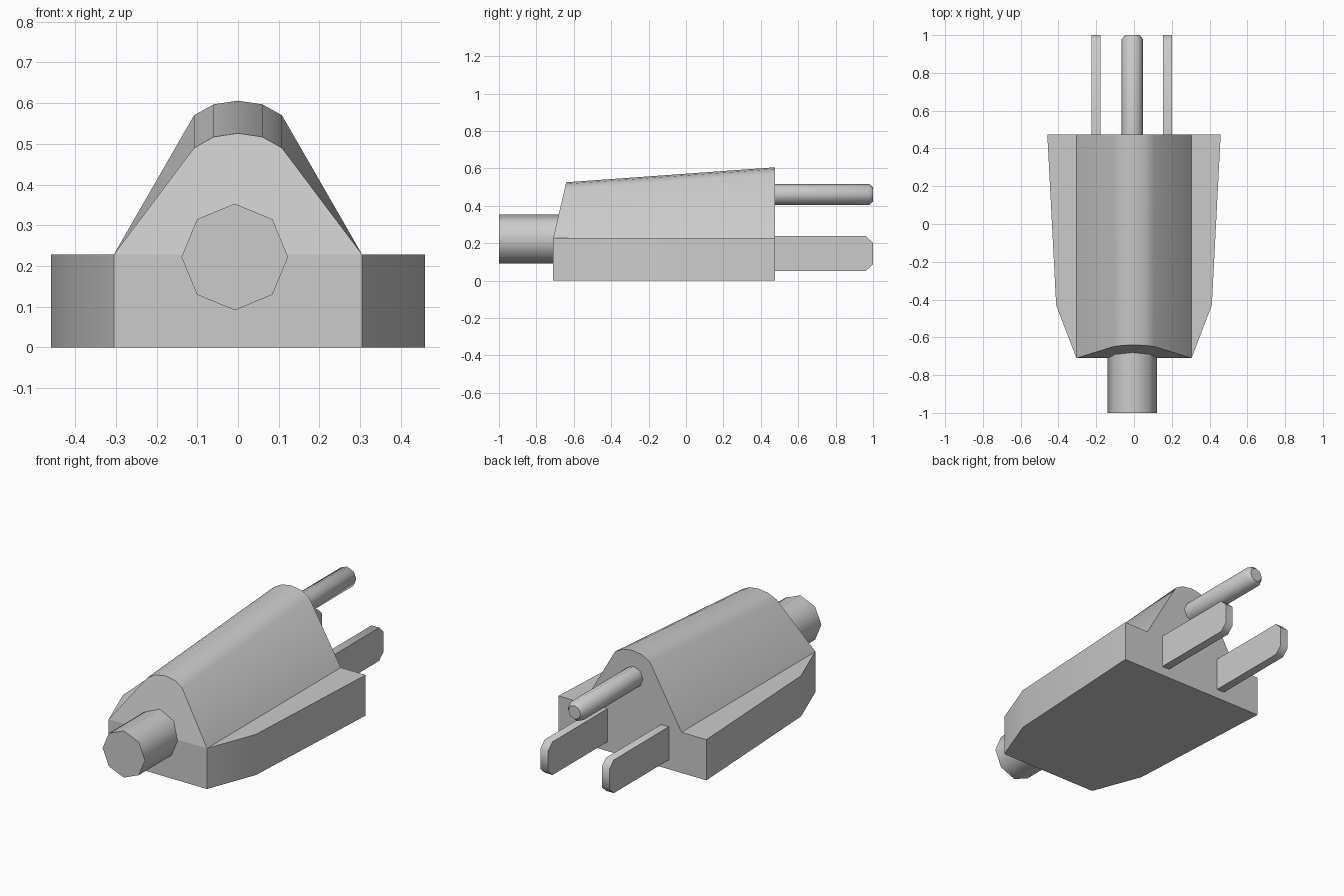
import bpy, bmesh, math
from mathutils import Vector

cube = bpy.data.objects.get("Cube")
if cube:
    bpy.data.objects.remove(cube, do_unlink=True)

grey = bpy.data.materials.new("plain grey")
grey.use_nodes = True
grey.diffuse_color = (0.6, 0.6, 0.6, 1)
grey.node_tree.nodes["Principled BSDF"].inputs["Base Color"].default_value = (0.6, 0.6, 0.6, 1)


def loft(name, rings):
    """Skin matching closed rings of points and cap both ends."""
    bm = bmesh.new()
    loops = [[bm.verts.new(p) for p in ring] for ring in rings]
    n = len(loops[0])
    for a, b in zip(loops, loops[1:]):
        for i in range(n):
            j = (i + 1) % n
            bm.faces.new((a[i], a[j], b[j], b[i]))
    bm.faces.new(loops[0])
    bm.faces.new(loops[-1])
    bmesh.ops.recalc_face_normals(bm, faces=bm.faces)
    mesh = bpy.data.meshes.new(name)
    bm.to_mesh(mesh)
    bm.free()
    mesh.materials.append(grey)
    obj = bpy.data.objects.new(name, mesh)
    bpy.context.collection.objects.link(obj)
    bpy.ops.object.select_all(action='DESELECT')
    obj.select_set(True)
    bpy.context.view_layer.objects.active = obj
    bpy.ops.object.shade_smooth_by_angle(angle=math.radians(50))
    return obj


def mirrored(half):
    """Complete a right-hand half profile with its left-hand copy."""
    return half + [(-x, v) for x, v in reversed(half) if x]


def octagon(x, y, z, r):
    angles = [math.tau * i / 8 for i in range(8)]
    return [(x + r * math.cos(a), y, z + r * math.sin(a)) for a in angles]


FRONT, BACK, RIM, TIP = -0.71, 0.475, 0.228, 1.0

# Flat lower body, tapered towards the cord
outline = mirrored([(0.305, FRONT), (0.412, -0.43), (0.459, BACK)])
loft("lower_body", [[(x, y, z) for x, y in outline] for z in (0, RIM)])

# Arched upper body: falls towards the front, where its face leans back
arch = mirrored([(0.305, RIM), (0.108, 0.57), (0.06, 0.597), (0, 0.606)])
front_ring = []
for x, z in arch:
    drop = 0.08 if z > RIM else 0
    front_ring.append((x, FRONT + 0.233 * (z - drop - RIM), z - drop))
loft("upper_body", [front_ring, [(x, BACK, z) for x, z in arch]])

# Cord stub
loft("cord", [octagon(-0.008, y, 0.222, 0.131) for y in (-1, -0.6)])

# Round ground pin with a chamfered tip
loft("ground_pin", [octagon(-0.009, y, 0.461, r)
                    for y, r in ((BACK - 0.02, 0.057), (0.978, 0.057), (TIP, 0.038))])

# Flat blades with chamfered corners
blade = [(BACK - 0.02, 0.052), (0.962, 0.052), (TIP, 0.088),
         (TIP, 0.202), (0.962, 0.238), (BACK - 0.02, 0.238)]
for name, x in (("right_blade", -0.202), ("left_blade", 0.178)):
    loft(name, [[(x + s, y, z) for y, z in blade] for s in (-0.024, 0.024)])
